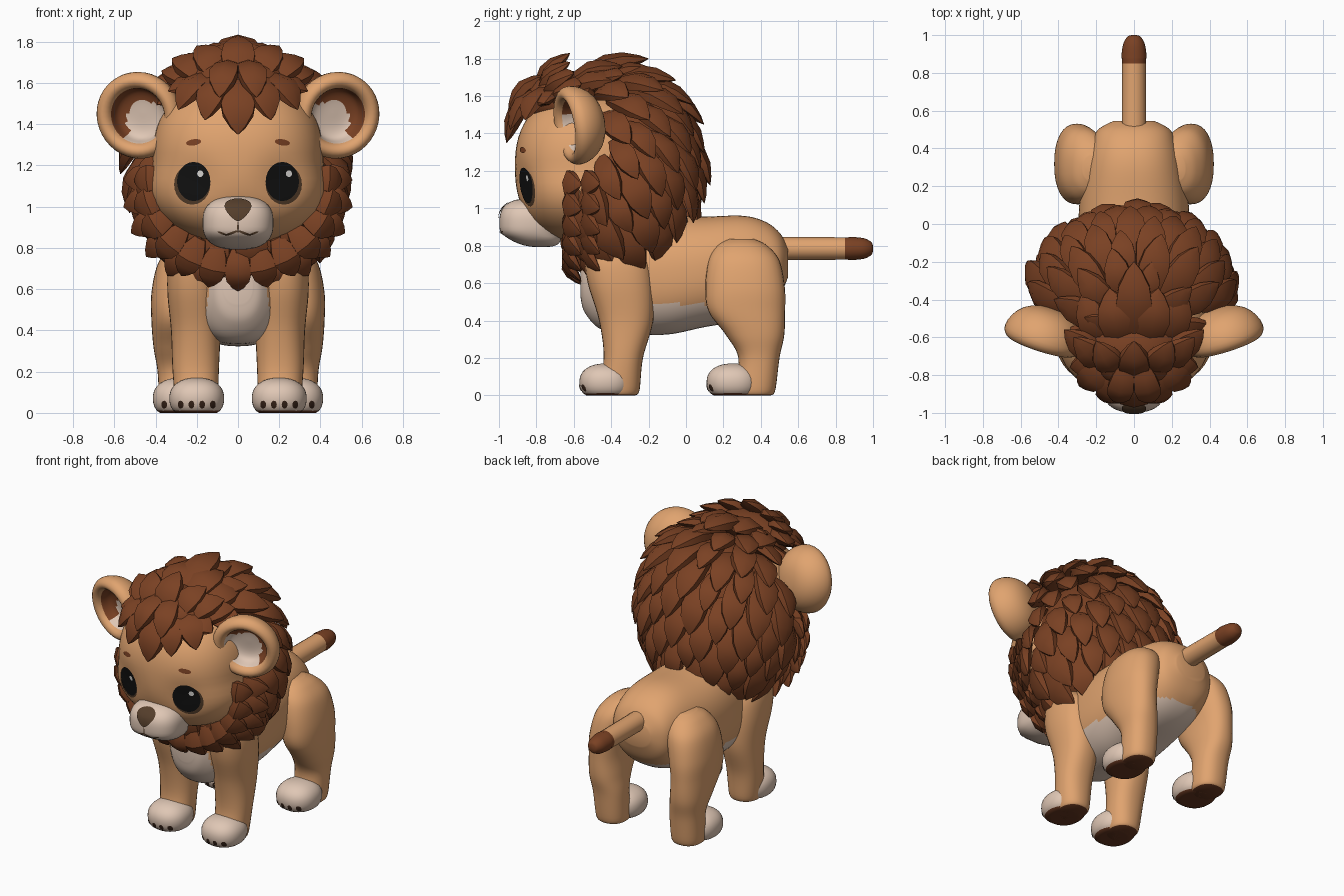
import bpy, bmesh, math, random
from mathutils import Vector as V
from mathutils.bvhtree import BVHTree

if "Cube" in bpy.data.objects:
    bpy.data.objects.remove(bpy.data.objects["Cube"])

random.seed(4)
PI = math.pi


def material(name, rgb):
    m = bpy.data.materials.new(name)
    m.diffuse_color = (*rgb, 1)
    m.use_nodes = True
    m.node_tree.nodes["Principled BSDF"].inputs["Base Color"].default_value = m.diffuse_color
    return m


TAN = material("tan fur", (0.75, 0.37, 0.16))
BROWN = material("mane brown", (0.195, 0.053, 0.017))
CREAM = material("cream fur", (0.74, 0.57, 0.46))
SOLE = material("sole brown", (0.13, 0.037, 0.014))
CLAW = material("claw dark", (0.04, 0.018, 0.01))
NOSE = material("nose brown", (0.09, 0.048, 0.024))
BLACK = material("eye black", (0.006, 0.006, 0.006))
WHITE = material("glint white", (0.9, 0.88, 0.85))


def finish(name, bm, mats, rule=None, angle=50):
    """Turn a bmesh into a smooth object, painting faces by rule(centre, normal)."""
    bmesh.ops.recalc_face_normals(bm, faces=bm.faces)
    bm.normal_update()
    if rule:
        for f in bm.faces:
            f.material_index = rule(f.calc_center_median(), f.normal)
    me = bpy.data.meshes.new(name)
    tree = BVHTree.FromBMesh(bm)
    bm.to_mesh(me)
    bm.free()
    for m in mats:
        me.materials.append(m)
    ob = bpy.data.objects.new(name, me)
    bpy.context.collection.objects.link(ob)
    bpy.ops.object.select_all(action='DESELECT')
    ob.select_set(True)
    bpy.context.view_layer.objects.active = ob
    bpy.ops.object.shade_smooth_by_angle(angle=math.radians(angle))
    return tree


def add_rings(bm, rings, caps=True):
    """Skin a list of closed rings."""
    rs = [[bm.verts.new(p) for p in r] for r in rings]
    n = len(rs[0])
    for a, b in zip(rs, rs[1:]):
        for i in range(n):
            bm.faces.new((a[i], a[(i + 1) % n], b[(i + 1) % n], b[i]))
    bm.faces.new(rs[0])
    if caps:
        bm.faces.new(rs[-1])


def sgnpow(v, e):
    return math.copysign(abs(v) ** e, v)


def smooth_rows(rows, steps=6):
    """Interpolate rows of numbers with a Catmull-Rom spline."""
    out = []
    for i in range(len(rows) - 1):
        quad = [rows[max(i - 1, 0)], rows[i], rows[i + 1], rows[min(i + 2, len(rows) - 1)]]
        for k in range(steps):
            t = k / steps
            out.append([b + 0.5 * t * (c - a + t * (2 * a - 5 * b + 4 * c - d + t * (3 * (b - c) + d - a)))
                        for a, b, c, d in zip(*quad)])
    return out + [list(rows[-1])]


def loft(name, rows, axis, mats, rule=None, n=32, power=2.0):
    """Rows: position along axis, centre 1, radius 1, centre 2, radius 2."""
    rings = []
    for t, c1, r1, c2, r2 in smooth_rows(rows):
        ring = []
        for i in range(n):
            a = 2 * PI * i / n
            p = c1 + r1 * sgnpow(math.cos(a), 2 / power)
            q = c2 + r2 * sgnpow(math.sin(a), 2 / power)
            ring.append(V((p, t, q)) if axis == 'y' else V((p, q, t)))
        rings.append(ring)
    bm = bmesh.new()
    add_rings(bm, rings)
    return finish(name, bm, mats, rule)


def ball(name, centre, radii, mats, rule=None, power=2.0, seg=40, shape=None):
    """Rounded box or ellipsoid; shape(co) may adjust each vertex."""
    bm = bmesh.new()
    bmesh.ops.create_uvsphere(bm, u_segments=seg, v_segments=seg // 2, radius=1)
    for v in bm.verts:
        d = sum(abs(c) ** power for c in v.co) ** (1 / power)
        v.co = V([c + r * x / d for c, r, x in zip(centre, radii, v.co)])
        if shape:
            shape(v.co)
    return finish(name, bm, mats, rule)


def decal(name, tree, cx, cz, rx, rz, mat, lift=0.004, taper=0.0, tilt=0.0):
    """Thin painted patch laid on a front-facing surface."""
    bm = bmesh.new()
    rows = []
    for k in (0.02, 0.35, 0.7, 1.0):
        row = []
        for i in range(24):
            a = 2 * PI * i / 24
            px = k * rx * math.cos(a) * (1 - taper + taper * math.sin(a))
            pz = k * rz * math.sin(a)
            x = cx + px * math.cos(tilt) - pz * math.sin(tilt)
            z = cz + px * math.sin(tilt) + pz * math.cos(tilt)
            hit = tree.ray_cast(V((x, -3, z)), V((0, 1, 0)))[0]
            if hit is None:
                hit = tree.find_nearest(V((x, -0.9, z)))[0]
            row.append(V((hit.x, hit.y - lift, hit.z)))
        rows.append(row)
    add_rings(bm, rows, caps=False)
    finish(name, bm, [mat])


# Body with cream belly and chest
def belly(c, n):
    if c.y < -0.40:
        return int(abs(c.x) < 0.155 - 0.2 * max(c.z - 0.5, 0) and c.z < 0.8)
    return int(c.z < 0.49)


loft("body", [(-0.565, 0, 0.07, 0.62, 0.09), (-0.54, 0, 0.12, 0.61, 0.17), (-0.45, 0, 0.19, 0.60, 0.25),
              (-0.3, 0, 0.26, 0.63, 0.30), (-0.1, 0, 0.29, 0.64, 0.315), (0.1, 0, 0.29, 0.66, 0.295),
              (0.3, 0, 0.26, 0.68, 0.28), (0.42, 0, 0.23, 0.69, 0.24), (0.5, 0, 0.19, 0.70, 0.17),
              (0.545, 0, 0.11, 0.71, 0.08)], 'y', [TAN, CREAM], belly, n=72, power=2.3)

# Tail with dark tip
loft("tail", [(0.46, 0, 0.065, 0.785, 0.062), (0.85, 0, 0.063, 0.785, 0.06), (0.88, 0, 0.067, 0.785, 0.062),
              (0.95, 0, 0.058, 0.785, 0.055), (0.99, 0, 0.036, 0.785, 0.035), (1.0, 0, 0.012, 0.785, 0.012)],
     'y', [TAN, BROWN], lambda c, n: int(c.y > 0.85), n=16)

# Legs, paws and claws
FRONT = [(0.0, 0.20, 0.08, -0.36, 0.09), (0.03, 0.20, 0.10, -0.36, 0.112), (0.2, 0.205, 0.112, -0.335, 0.105),
         (0.4, 0.205, 0.12, -0.32, 0.145), (0.6, 0.215, 0.128, -0.35, 0.175), (0.74, 0.21, 0.12, -0.37, 0.165),
         (0.82, 0.19, 0.08, -0.37, 0.09)]
HIND = [(0.0, 0.28, 0.08, 0.37, 0.085), (0.03, 0.28, 0.10, 0.37, 0.108), (0.2, 0.285, 0.105, 0.39, 0.11),
        (0.32, 0.30, 0.11, 0.37, 0.155), (0.45, 0.305, 0.115, 0.325, 0.205), (0.58, 0.295, 0.125, 0.316, 0.212),
        (0.72, 0.265, 0.125, 0.31, 0.19), (0.80, 0.23, 0.10, 0.30, 0.135), (0.835, 0.21, 0.06, 0.295, 0.07)]


def flatten(co):
    co.z = max(co.z, 0.0)


def underside(c, n):
    return int(n.z < -0.75 and c.z < 0.02)


for s, side in ((-1, "left"), (1, "right")):
    for kind, rows, px, py in (("front", FRONT, 0.20, -0.43), ("hind", HIND, 0.28, 0.25)):
        rows = [(z, s * x, rx, y, ry) for z, x, rx, y, ry in rows]
        loft(f"{kind}_leg_{side}", rows, 'z', [TAN, SOLE], underside, power=2.3)
        paw = ball(f"{kind}_paw_{side}", (s * px, py, 0.07), (0.133, 0.14, 0.10), [CREAM, SOLE],
                   underside, 2.3, 32, flatten)
        for k in range(4):
            decal(f"{kind}_claw_{side}_{k}", paw, s * px - 0.078 + 0.052 * k, 0.04, 0.014, 0.019, CLAW)

# Head with full cheeks and shallow eye sockets
def sockets(co):
    co.x *= 1 + 0.09 * math.sin(PI * min(max((1.2 - co.z) / 0.4, 0), 1))
    if co.y < -0.6:
        d2 = (abs(co.x) - 0.215) ** 2 + (co.z - 1.12) ** 2
        co.y += 0.03 * math.exp(-d2 / 0.012)


head = ball("head", (0, -0.52, 1.22), (0.415, 0.395, 0.40), [TAN], None, 2.4, 64, sockets)

# Muzzle with receding chin, nose and mouth
def chin(co):
    co.y += 0.8 * max(0.87 - co.z, 0)


muzzle = ball("muzzle", (0, -0.835, 0.922), (0.172, 0.163, 0.130), [CREAM], None, 2.6, 48, chin)
decal("nose", muzzle, 0, 0.985, 0.088, 0.055, NOSE, 0.008, 0.32)
decal("mouth_middle", muzzle, 0, 0.90, 0.004, 0.03, NOSE)
for s, side in ((-1, "left"), (1, "right")):
    decal(f"mouth_{side}", muzzle, s * 0.03, 0.872, 0.035, 0.006, NOSE, tilt=-s * 0.35)
    decal(f"mouth_corner_{side}", muzzle, s * 0.075, 0.87, 0.025, 0.005, NOSE, tilt=s * 0.35)
    # Eyes and brows
    decal(f"eye_rim_{side}", head, s * 0.222, 1.108, 0.088, 0.098, NOSE, 0.003)
    decal(f"eye_{side}", head, s * 0.215, 1.122, 0.081, 0.095, BLACK, 0.006)
    decal(f"eye_glint_{side}", head, s * 0.215 + 0.032, 1.16, 0.015, 0.016, WHITE, 0.009)
    decal(f"brow_{side}", head, s * 0.215, 1.312, 0.037, 0.015, BROWN, tilt=-s * 0.15)

# Cupped ears, turned on a lathe profile
EAR = [(0.001, -0.115), (0.08, -0.108), (0.15, -0.075), (0.195, -0.02), (0.212, 0.035), (0.205, 0.07),
       (0.18, 0.092), (0.152, 0.085), (0.136, 0.06), (0.128, 0.025), (0.115, 0.0), (0.085, -0.015),
       (0.045, -0.02), (0.001, -0.02)]
for s, side in ((-1, "left"), (1, "right")):
    centre = V((s * 0.468, -0.56, 1.45))
    face = V((s * 0.30, -0.94, -0.16)).normalized()
    quat = face.to_track_quat('Z', 'Y')
    rings = [[centre + quat @ V((r * math.cos(a * PI / 20), r * math.sin(a * PI / 20), d)) for a in range(40)]
             for r, d in smooth_rows(EAR, 2)]

    def lining(c, n):
        d = c - centre
        depth = d.dot(face)
        r = (d - face * depth).length
        if r > 0.137 or depth < -0.03:
            return 0
        return 1 if (d.x * s + 0.02) ** 2 + (d.z + 0.03) ** 2 > 0.0085 and d.x * s + d.z > -0.04 else 2

    bm = bmesh.new()
    add_rings(bm, rings)
    finish(f"ear_{side}", bm, [TAN, BROWN, CREAM], lining)

# Mane: core and forelock pad under overlapping leaf-shaped tufts
MC, MR = V((0, -0.35, 1.20)), V((0.44, 0.335, 0.47))
ball("mane_core", MC + V((0, 0.02, 0)), MR * 0.97, [BROWN])
ball("forelock_core", (0, -0.66, 1.58), (0.26, 0.21, 0.16), [BROWN])
mane = bmesh.new()


def tuft(base, tip, normal, width, arch=0.04):
    """Pointed, ridged, arched leaf."""
    axis = tip - base
    sidev = axis.cross(normal).normalized()
    up = sidev.cross(axis).normalized()
    rings = []
    for t, w in ((0, 0.45), (0.22, 0.82), (0.5, 1.0), (0.72, 0.85), (0.9, 0.42), (1, 0.02)):
        mid = base + axis * t + up * (arch * math.sin(PI * t))
        rings.append([mid + sidev * (math.cos(a) * w * width / 2) + up * (math.sin(a) * w * width * 0.25)
                      for a in [PI / 6 + k * PI / 3 for k in range(6)]])
    add_rings(mane, rings)


crown = V((0, -0.66, 1.78))
N = 130
for i in range(N):
    h = 1 - 2 * (i + 0.5) / N
    a = i * PI * (3 - math.sqrt(5))
    r = math.sqrt(1 - h * h)
    u = V((r * math.cos(a), r * math.sin(a), h))
    p = MC + V([x * y for x, y in zip(u, MR)])
    near_ear = p.y < -0.42 and abs(p.x) > 0.25 and 1.22 < p.z < 1.7
    if p.y < -0.58 or near_ear or (p.z < 0.84 and p.y > -0.35):
        continue
    nrm = V([x / y for x, y in zip(u, MR)]).normalized()
    flow = p - crown
    flow = (flow - nrm * flow.dot(nrm)).normalized()
    size = random.uniform(0.85, 1.12)
    tuft(p - flow * 0.13 * size - nrm * 0.03, p + flow * 0.17 * size + nrm * random.uniform(0.09, 0.13),
         nrm, 0.17 * size)

# Ruff around the face and under the chin
for y, reach, count in ((-0.60, 0.0, 13), (-0.50, 0.05, 14)):
    for k in range(count):
        a = math.radians(-188 + 196 * k / (count - 1))
        c, s = math.cos(a), math.sin(a)
        base = V((0.34 * c, y - 0.02, 1.10 + 0.30 * s))
        tip = V(((0.51 + reach) * c, y + 0.04, 1.06 + (0.47 + reach * 0.6) * s))
        tuft(base, tip, V((0.5 * c, -1, 0.5 * s)), 0.15)

# Fringe over the forehead: x, y, z of base then tip, mirrored
FRINGE = [((0, -0.78, 1.64), (0, -0.96, 1.35), 0.20), ((0.07, -0.77, 1.64), (0.16, -0.94, 1.42), 0.17),
          ((0.12, -0.72, 1.64), (0.29, -0.86, 1.47), 0.17), ((0.04, -0.74, 1.70), (0.09, -0.95, 1.53), 0.16),
          ((0, -0.80, 1.58), (0, -0.62, 1.83), 0.19), ((0.06, -0.78, 1.58), (0.20, -0.62, 1.78), 0.18),
          ((0.10, -0.74, 1.57), (0.32, -0.60, 1.72), 0.18), ((0.13, -0.70, 1.55), (0.37, -0.56, 1.66), 0.18),
          ((0.06, -0.64, 1.64), (0.13, -0.34, 1.76), 0.21), ((0, -0.62, 1.66), (0, -0.20, 1.80), 0.22),
          ((0.13, -0.64, 1.60), (0.27, -0.36, 1.69), 0.20), ((0.15, -0.70, 1.55), (0.34, -0.76, 1.56), 0.16)]
for base, tip, width in FRINGE:
    for s in ((1, -1) if base[0] else (1,)):
        b, t = V(base), V(tip)
        b.x, t.x = b.x * s, t.x * s
        tuft(b, t, (b + t) / 2 - V((0, -0.5, 1.2)), width)
finish("mane_tufts", mane, [BROWN], angle=35)
